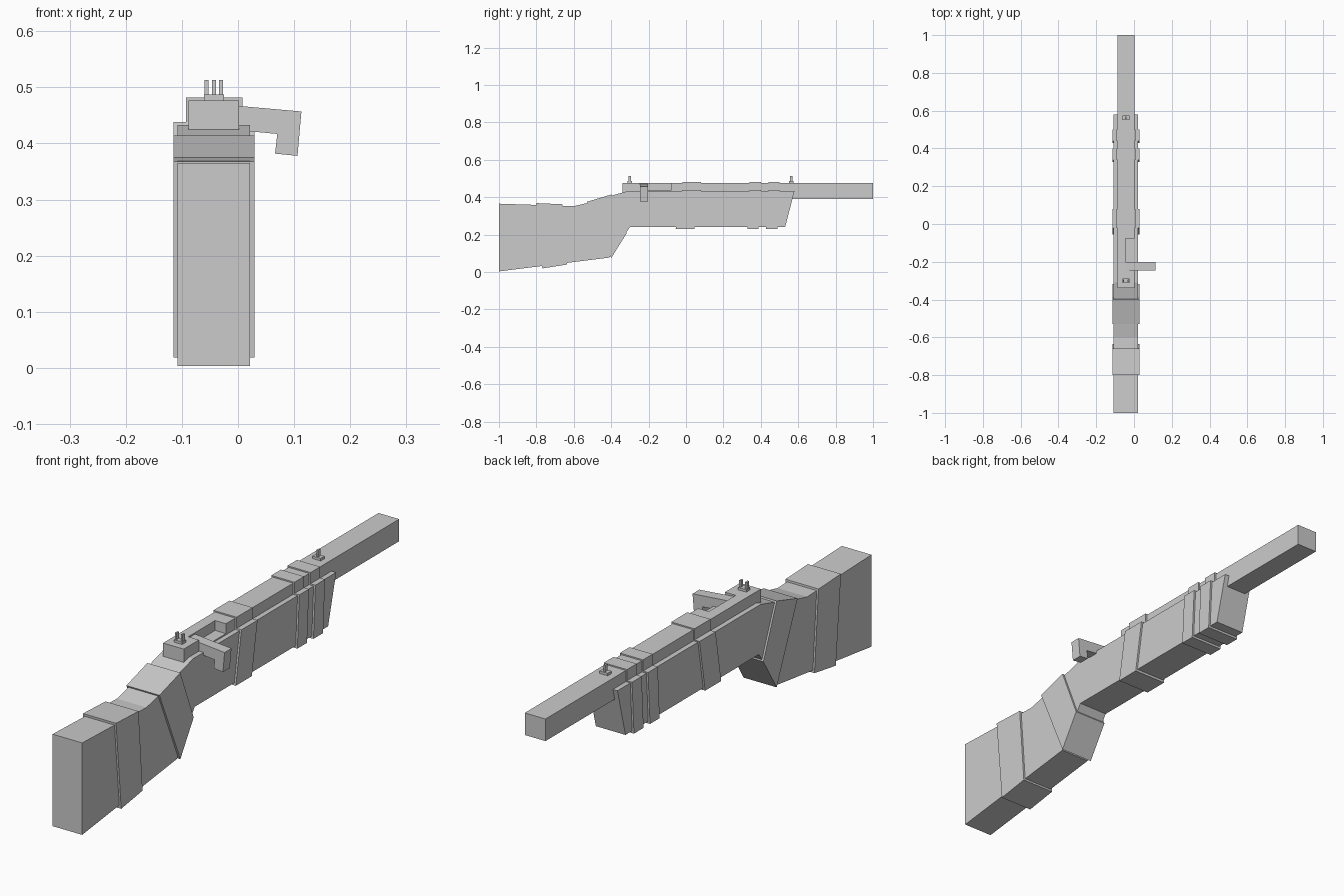
import bpy, bmesh

if "Cube" in bpy.data.objects:
    bpy.data.objects.remove(bpy.data.objects["Cube"])

CX = -0.043  # centre line of the stock and barrel


def extrude(name, pts, place, depth):
    """Extrude a 2D profile; place(a, b, t) maps it to 3D, t runs over depth."""
    bm = bmesh.new()
    face = bm.faces.new([bm.verts.new(place(a, b, depth[0])) for a, b in pts])
    ext = bmesh.ops.extrude_face_region(bm, geom=[face])
    shift = [v for v in ext["geom"] if isinstance(v, bmesh.types.BMVert)]
    p0, p1 = place(0, 0, depth[0]), place(0, 0, depth[1])
    bmesh.ops.translate(bm, verts=shift, vec=[q - p for p, q in zip(p0, p1)])
    bmesh.ops.recalc_face_normals(bm, faces=bm.faces)
    mesh = bpy.data.meshes.new(name)
    bm.to_mesh(mesh)
    bm.free()
    obj = bpy.data.objects.new(name, mesh)
    bpy.context.collection.objects.link(obj)
    return obj


def side_profile(name, pts, half_width):
    return extrude(name, pts, lambda y, z, x: (x, y, z),
                   (CX - half_width, CX + half_width))


def box(name, x, y, z):
    pts = [(x[0], z[0]), (x[1], z[0]), (x[1], z[1]), (x[0], z[1])]
    return extrude(name, pts, lambda a, b, t: (a, t, b), y)


# Stock: butt, wrist and forend in one side profile
side_profile("stock", [(-1, 0.003), (-1, 0.365), (-0.6, 0.352), (-0.53, 0.368),
                       (-0.42, 0.402), (-0.31, 0.433), (0.58, 0.433),
                       (0.53, 0.24), (-0.30, 0.24), (-0.41, 0.077)], 0.0645)

# Raised bands around the butt and wrist
side_profile("butt_band", [(-0.80, 0.368), (-0.66, 0.362),
                           (-0.635, 0.04), (-0.768, 0.019)], 0.072)
side_profile("wrist_band", [(-0.53, 0.375), (-0.40, 0.414),
                            (-0.317, 0.207), (-0.40, 0.074)], 0.072)

# Barrel with the receiver opening cut into its right side
barrel = box("barrel", (-0.088, 0.002), (-0.34, 1.0), (0.39, 0.477))
cutter = box("receiver_cutter", (-0.045, 0.05), (-0.245, -0.078), (0.438, 0.55))
cutter.hide_render = True
cutter.hide_viewport = True
cut = barrel.modifiers.new("receiver_opening", "BOOLEAN")
cut.object = cutter
cut.solver = "EXACT"

# Slanted forend bands, each with a matching barrel ring
for i, (top0, top1, lean) in enumerate([(-0.02, 0.08, 0.035),
                                        (0.34, 0.40, 0.012),
                                        (0.44, 0.50, 0.012)]):
    side_profile(f"forend_band_{i + 1}", [(top0, 0.438), (top1, 0.438),
                 (top1 - lean, 0.231), (top0 - lean, 0.231)], 0.072)
    box(f"barrel_ring_{i + 1}", (-0.093, 0.008), (top0, top1), (0.40, 0.482))

# Bent bolt handle
extrude("bolt_handle", [(-0.045, 0.471), (0.113, 0.457), (0.106, 0.378),
                        (0.066, 0.382), (0.070, 0.417), (-0.045, 0.428)],
        lambda x, z, y: (x, y, z), (-0.245, -0.202))

# Sights: two posts at the rear, one at the front
for name, y, posts in [("rear_sight", -0.30, (-0.013, 0.013)),
                       ("front_sight", 0.562, (0.0,))]:
    box(name + "_base", (CX - 0.018, CX + 0.018), (y - 0.012, y + 0.012), (0.47, 0.487))
    for i, dx in enumerate(posts):
        box(f"{name}_post_{i + 1}", (CX + dx - 0.0035, CX + dx + 0.0035),
            (y - 0.007, y + 0.007), (0.48, 0.513))
